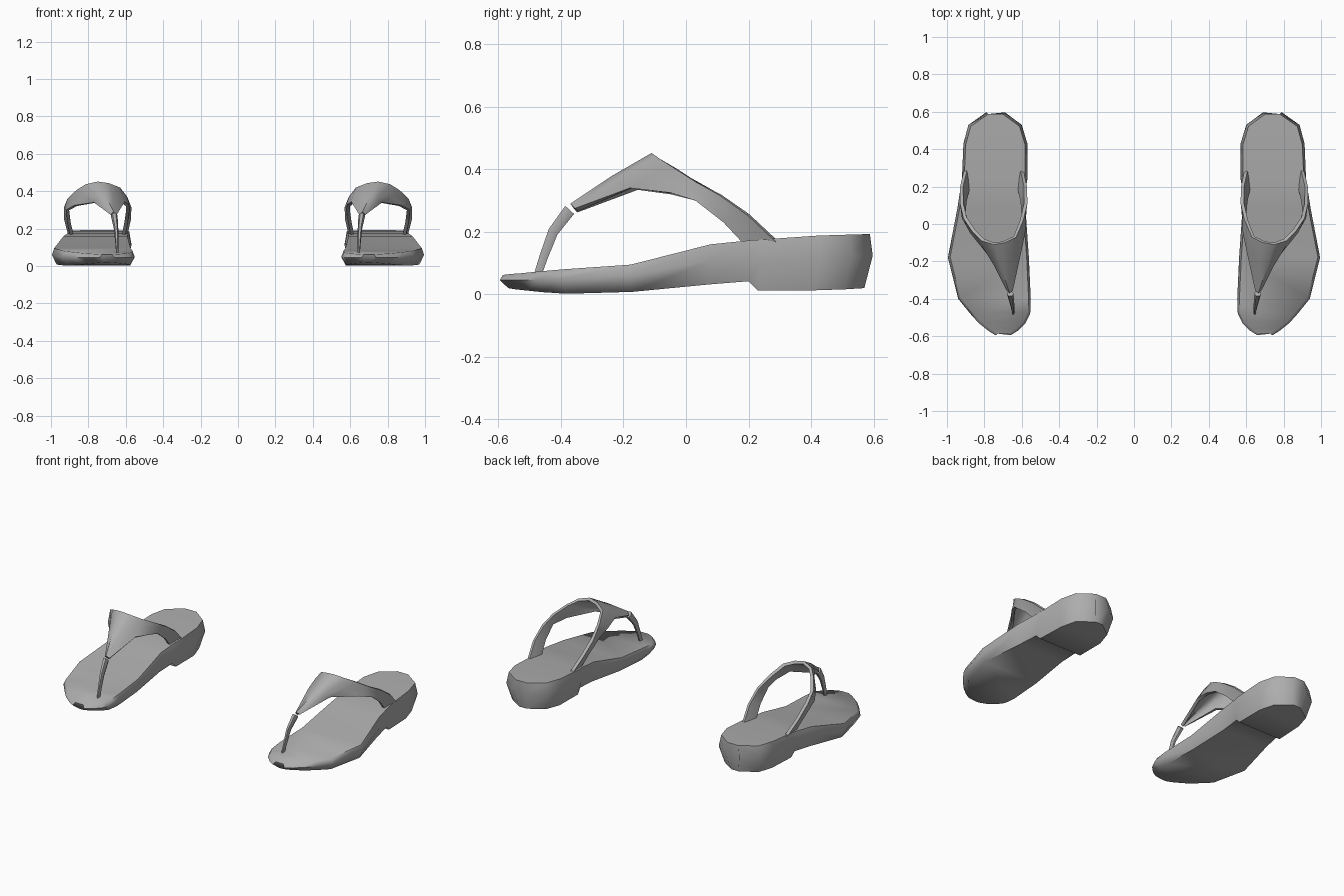
import bpy, bmesh, math
from mathutils import Vector

cube = bpy.data.objects.get("Cube")
if cube:
    bpy.data.objects.remove(cube, do_unlink=True)

grey = bpy.data.materials.new("grey rubber")
grey.use_nodes = True
COLOR = (0.42, 0.42, 0.42, 1)
grey.diffuse_color = COLOR
grey.node_tree.nodes["Principled BSDF"].inputs["Base Color"].default_value = COLOR


def finish(name, bm, side, angle, thickness=0):
    """Turn a bmesh into a smooth object; side -1 mirrors it across x."""
    for v in bm.verts:
        v.co.x *= side
    if side < 0:
        bmesh.ops.reverse_faces(bm, faces=bm.faces)
    mesh = bpy.data.meshes.new(name)
    bm.to_mesh(mesh)
    bm.free()
    mesh.materials.append(grey)
    ob = bpy.data.objects.new(name, mesh)
    bpy.context.collection.objects.link(ob)
    bpy.ops.object.select_all(action='DESELECT')
    ob.select_set(True)
    bpy.context.view_layer.objects.active = ob
    if thickness:
        mod = ob.modifiers.new("thickness", 'SOLIDIFY')
        mod.thickness = thickness
        mod.offset = -1
        bpy.ops.object.modifier_apply(modifier=mod.name)
    bpy.ops.object.shade_smooth_by_angle(angle=math.radians(angle))


def loft(bm, rings, closed):
    """Bridge consecutive rows of points; closed rows get end caps."""
    rows = [[bm.verts.new(p) for p in r] for r in rings]
    n = len(rows[0])
    for a, b in zip(rows, rows[1:]):
        for i in range(n if closed else n - 1):
            j = (i + 1) % n
            bm.faces.new((a[i], a[j], b[j], b[i]))
    if closed:
        bm.faces.new(rows[0])
        bm.faces.new(rows[-1])
    bmesh.ops.recalc_face_normals(bm, faces=bm.faces)


# Sole stations from toe to heel: y, inner x, outer x, top z, bottom z
SOLE = [
    (-0.595, 0.66, 0.74, 0.062, 0.020), (-0.57, 0.62, 0.78, 0.065, 0.016),
    (-0.53, 0.58, 0.83, 0.068, 0.012), (-0.48, 0.555, 0.875, 0.073, 0.007),
    (-0.40, 0.552, 0.94, 0.080, 0.002), (-0.18, 0.562, 0.995, 0.095, 0.008),
    (0.08, 0.58, 0.945, 0.160, 0.032), (0.21, 0.575, 0.925, 0.173, 0.042),
    (0.24, 0.57, 0.92, 0.175, 0.012), (0.43, 0.57, 0.912, 0.188, 0.013),
    (0.53, 0.60, 0.885, 0.191, 0.016), (0.597, 0.69, 0.79, 0.193, 0.020),
]


def sole(side, name):
    rings = []
    for y, xi, xo, zt, zb in SOLE:
        zm = zb + 0.6 * (zt - zb)
        t, b = 0.012, 0.025
        rings.append([(xi + t, y * 0.985, zt), (xi, y, zm), (xi + b, y * 0.955, zb),
                      (xo - b, y * 0.955, zb), (xo, y, zm), (xo - t, y * 0.985, zt)])
    bm = bmesh.new()
    loft(bm, rings, True)
    finish(name, bm, side, 62)


# Strap from inner foot over the instep to outer foot: back edge, front edge
STRAP = [
    ((0.592, 0.29, 0.165), (0.605, 0.19, 0.155)),
    ((0.572, 0.20, 0.250), (0.590, 0.12, 0.230)),
    ((0.570, 0.11, 0.315), (0.580, 0.03, 0.300)),
    ((0.592, 0.02, 0.370), (0.582, -0.05, 0.325)),
    ((0.630, -0.07, 0.420), (0.605, -0.16, 0.345)),
    ((0.690, -0.10, 0.443), (0.648, -0.355, 0.275)),
    ((0.750, -0.11, 0.452), (0.665, -0.37, 0.290)),
    ((0.815, -0.09, 0.437), (0.682, -0.355, 0.275)),
    ((0.865, -0.04, 0.405), (0.770, -0.18, 0.340)),
    ((0.912, 0.03, 0.360), (0.875, -0.05, 0.325)),
    ((0.930, 0.11, 0.315), (0.920, 0.03, 0.300)),
    ((0.930, 0.20, 0.250), (0.912, 0.12, 0.230)),
    ((0.908, 0.29, 0.165), (0.895, 0.19, 0.155)),
]


def strap(side, name):
    rows = []
    for back, front in STRAP:
        b, f = Vector(back), Vector(front)
        mid = b.lerp(f, 0.5)
        mid.z += 0.006
        rows.append([b, mid, f])
    bm = bmesh.new()
    loft(bm, rows, False)
    # make the sheet face outward from the foot
    top = max(bm.faces, key=lambda f: f.calc_center_median().z)
    if top.normal.z < 0:
        bmesh.ops.reverse_faces(bm, faces=bm.faces)
    finish(name, bm, side, 50, 0.018)


# Toe post path: centre, half width, half depth
POST = [((0.645, -0.475, 0.06), 0.006, 0.014), ((0.648, -0.455, 0.12), 0.008, 0.016),
        ((0.652, -0.425, 0.20), 0.012, 0.019), ((0.662, -0.372, 0.27), 0.018, 0.022)]


def toe_post(side, name):
    rings = []
    for k, ((x, y, z), w, d) in enumerate(POST):
        tilt = 0.2 + 0.18 * k
        ring = []
        for i in range(6):
            a = i * math.tau / 6
            s = math.sin(a) * d
            ring.append((x + math.cos(a) * w, y + s * math.cos(tilt), z - s * math.sin(tilt)))
        rings.append(ring)
    bm = bmesh.new()
    loft(bm, rings, True)
    finish(name, bm, side, 62)


for side, label in ((1, "left"), (-1, "right")):
    sole(side, label + "_sole")
    strap(side, label + "_strap")
    toe_post(side, label + "_toe_post")
